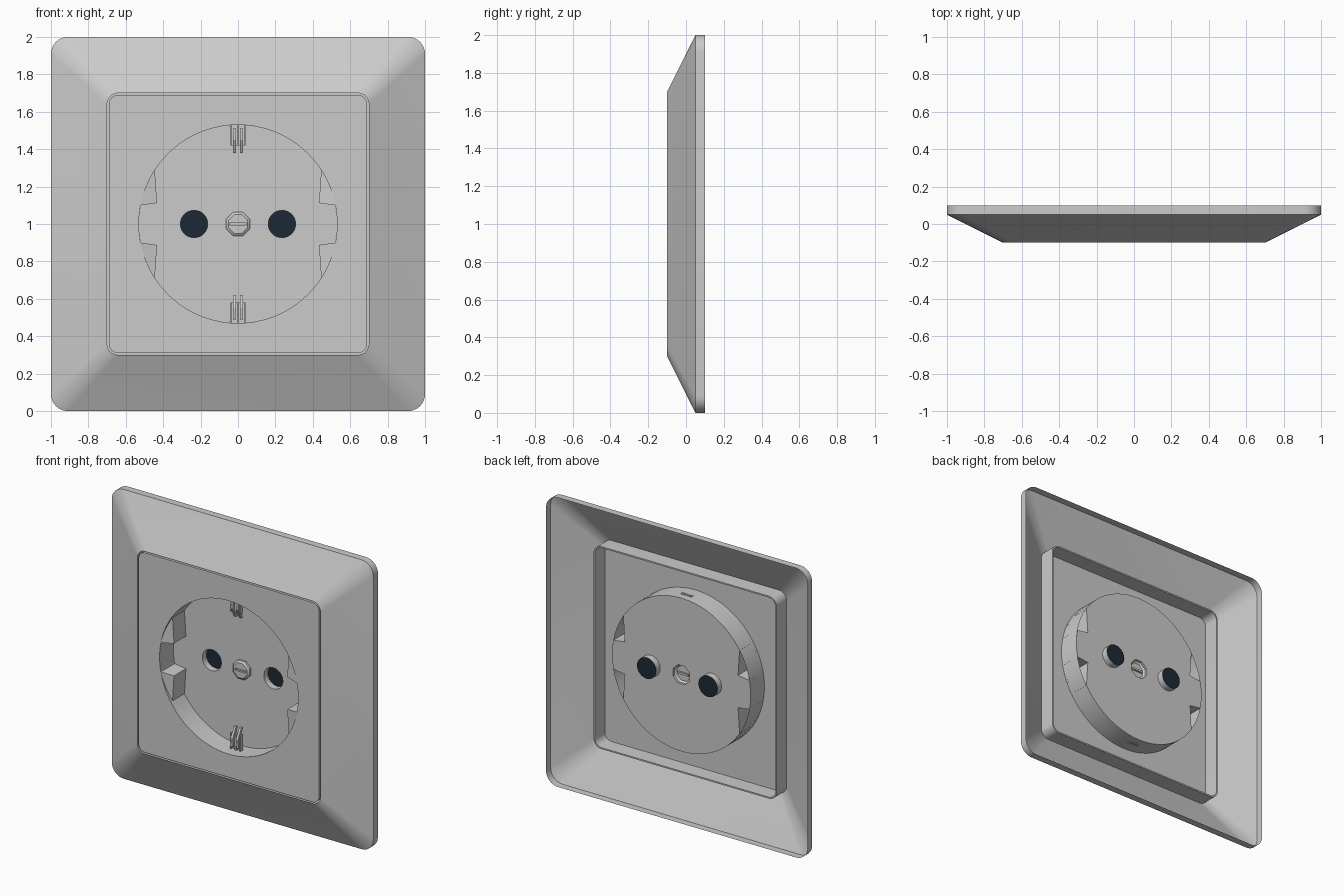
import bpy, bmesh
from math import sin, cos, pi, radians, asin
from mathutils import Vector

if "Cube" in bpy.data.objects:
    bpy.data.objects.remove(bpy.data.objects["Cube"])

CZ = 1.0                 # height of the socket centre
FRONT, FLOOR, BACK = -0.10, 0.05, 0.095
R = 0.53                 # well radius


def rounded_square(h, r, n=8):
    pts = []
    for k, (sx, sz) in enumerate([(1, 1), (-1, 1), (-1, -1), (1, -1)]):
        for i in range(n + 1):
            a = pi / 2 * (k + i / n)
            pts.append((sx * (h - r) + r * cos(a), sz * (h - r) + r * sin(a)))
    return pts


def circle(r, n, cx=0.0, turn=0.0):
    return [(cx + r * cos(2 * pi * i / n + turn), r * sin(2 * pi * i / n + turn))
            for i in range(n)]


def ring(bm, pts, y):
    vs = [bm.verts.new((x, y, z + CZ)) for x, z in pts]
    return vs


def loft(bm, sections):
    """Skin closed outlines, each given as (points, y)."""
    rings = [ring(bm, p, y) for p, y in sections]
    for a, b in zip(rings, rings[1:]):
        for i in range(len(a)):
            j = (i + 1) % len(a)
            bm.faces.new((a[i], a[j], b[j], b[i]))
    return rings


def fill(bm, loops, y):
    """Flat sheet; the first outline is the border, the rest are holes."""
    edges = []
    for pts in loops:
        vs = ring(bm, pts, y)
        edges += [bm.edges.new((vs[i - 1], vs[i])) for i in range(len(vs))]
    bmesh.ops.triangle_fill(bm, use_beauty=True, use_dissolve=False,
                            edges=edges, normal=Vector((0, -1, 0)))


def finish(bm, name, mat=None):
    bmesh.ops.remove_doubles(bm, verts=bm.verts, dist=1e-5)
    bmesh.ops.recalc_face_normals(bm, faces=bm.faces)
    me = bpy.data.meshes.new(name)
    bm.to_mesh(me)
    bm.free()
    ob = bpy.data.objects.new(name, me)
    bpy.context.collection.objects.link(ob)
    me.shade_smooth()
    me.set_sharp_from_angle(angle=radians(30))
    if mat:
        me.materials.append(mat)
    return ob


# Sloped cover frame, open at the back
bm = bmesh.new()
loft(bm, [(rounded_square(1.0, 0.09), 0.10), (rounded_square(1.0, 0.09), 0.05),
          (rounded_square(0.70, 0.06), FRONT), (rounded_square(0.70, 0.06), 0.01)])
finish(bm, "cover_frame")

# Front panel with skirt and round opening, plus the well wall
bm = bmesh.new()
edge = rounded_square(0.69, 0.05)
fill(bm, [edge, circle(R, 72)], FRONT)
loft(bm, [(edge, FRONT), (edge, 0.01), (rounded_square(0.70, 0.06), 0.01)])
loft(bm, [(circle(R, 72), FRONT), (circle(R, 72), FLOOR)])
finish(bm, "panel")

# Guide tab outline in the first quadrant: A and C lie on the circle
a0, a1 = asin(0.10 / R), asin(0.288 / R)
A = (R * cos(a0), R * sin(a0))
B = (0.433, 0.112)
C = (R * cos(a1), R * sin(a1))


def on_circle(deg):
    return (R * cos(radians(deg)), R * sin(radians(deg)))


# Well floor, notched behind the tabs, pierced for pins and screw
quad = [on_circle(5), A, B, C] + [on_circle(d) for d in range(35, 90, 5)]
outline = [(R, 0)] + quad + [(0, R)] + [(-x, z) for x, z in quad[::-1]]
outline += [(-R, 0)] + [(-x, -z) for x, z in quad] + [(0, -R)]
outline += [(x, -z) for x, z in quad[::-1]]
octagon = circle(0.068, 8, turn=pi / 8)
PINS = (-0.235, 0.235)
bm = bmesh.new()
fill(bm, [outline, octagon] + [circle(0.073, 32, px) for px in PINS], FLOOR)
for px in PINS:
    loft(bm, [(circle(0.073, 32, px), FLOOR), (circle(0.073, 32, px), BACK)])
finish(bm, "well_floor")

# Dark bottoms of the pin holes
dark = bpy.data.materials.new("dark")
dark.diffuse_color = (0.012, 0.022, 0.035, 1)
dark.use_nodes = True
dark.node_tree.nodes["Principled BSDF"].inputs["Base Color"].default_value = dark.diffuse_color
for px, side in zip(PINS, ("left", "right")):
    bm = bmesh.new()
    bm.faces.new(ring(bm, circle(0.073, 32, px), BACK))
    finish(bm, "pin_hole_bottom_" + side, dark)

# Four hollow guide tabs
for sx in (-1, 1):
    for sz in (-1, 1):
        bm = bmesh.new()

        def vert(p, y):
            return bm.verts.new((sx * p[0], y, sz * p[1] + CZ))

        n = 5
        arc = []
        for i in range(n + 1):
            a = a0 + (a1 - a0) * i / n
            arc.append(vert((R * cos(a), R * sin(a)), FRONT + 0.02 * i / n))
        tip = vert(B, -0.08)
        for p, q in zip(arc, arc[1:]):
            bm.faces.new((tip, p, q))
        low = [vert(p, FLOOR) for p in (A, B, C)]
        bm.faces.new((arc[0], tip, low[1], low[0]))
        bm.faces.new((tip, arc[-1], low[2], low[1]))
        finish(bm, "guide_tab")

# Octagonal screw head with a slot
slot = [(-0.042, -0.007), (0.042, -0.007), (0.042, 0.007), (-0.042, 0.007)]
head = circle(0.055, 8, turn=pi / 8)
bm = bmesh.new()
loft(bm, [(octagon, FLOOR), (octagon, 0.035), (head, 0.025)])
fill(bm, [head, slot], 0.025)
inner = loft(bm, [(slot, 0.025), (slot, 0.038)])[-1]
bm.faces.new(inner)
finish(bm, "screw")


# Earth clips at the top and bottom of the well
def bar(bm, x0, x1, profile, s):
    """Extrude a (radial distance, y) profile from x0 to x1."""
    ends = [[bm.verts.new((x, y, CZ + s * w)) for w, y in profile] for x in (x0, x1)]
    for e in ends:
        bm.faces.new(e)
    for i in range(len(profile)):
        bm.faces.new((ends[0][i - 1], ends[0][i], ends[1][i], ends[1][i - 1]))


def rect(w0, w1, y0, y1):
    return [(w0, y0), (w1, y0), (w1, y1), (w0, y1)]


prong = [(0.51, -0.035), (0.45, -0.04), (0.38, -0.005), (0.38, 0.015), (0.45, -0.015), (0.51, -0.01)]
for s, side in ((1, "top"), (-1, "bottom")):
    bm = bmesh.new()
    bar(bm, -0.04, 0.04, rect(0.495, 0.535, -0.015, 0.0), s)
    for m in (-1, 1):
        bar(bm, m * 0.032, m * 0.04, rect(0.42, 0.53, -0.03, 0.0), s)
        bar(bm, m * 0.012, m * 0.028, prong, s)
    bar(bm, -0.006, 0.006, rect(0.42, 0.53, -0.03, 0.0), s)
    bar(bm, -0.04, 0.04, rect(0.42, 0.50, -0.008, 0.0), s)
    finish(bm, "earth_clip_" + side)
